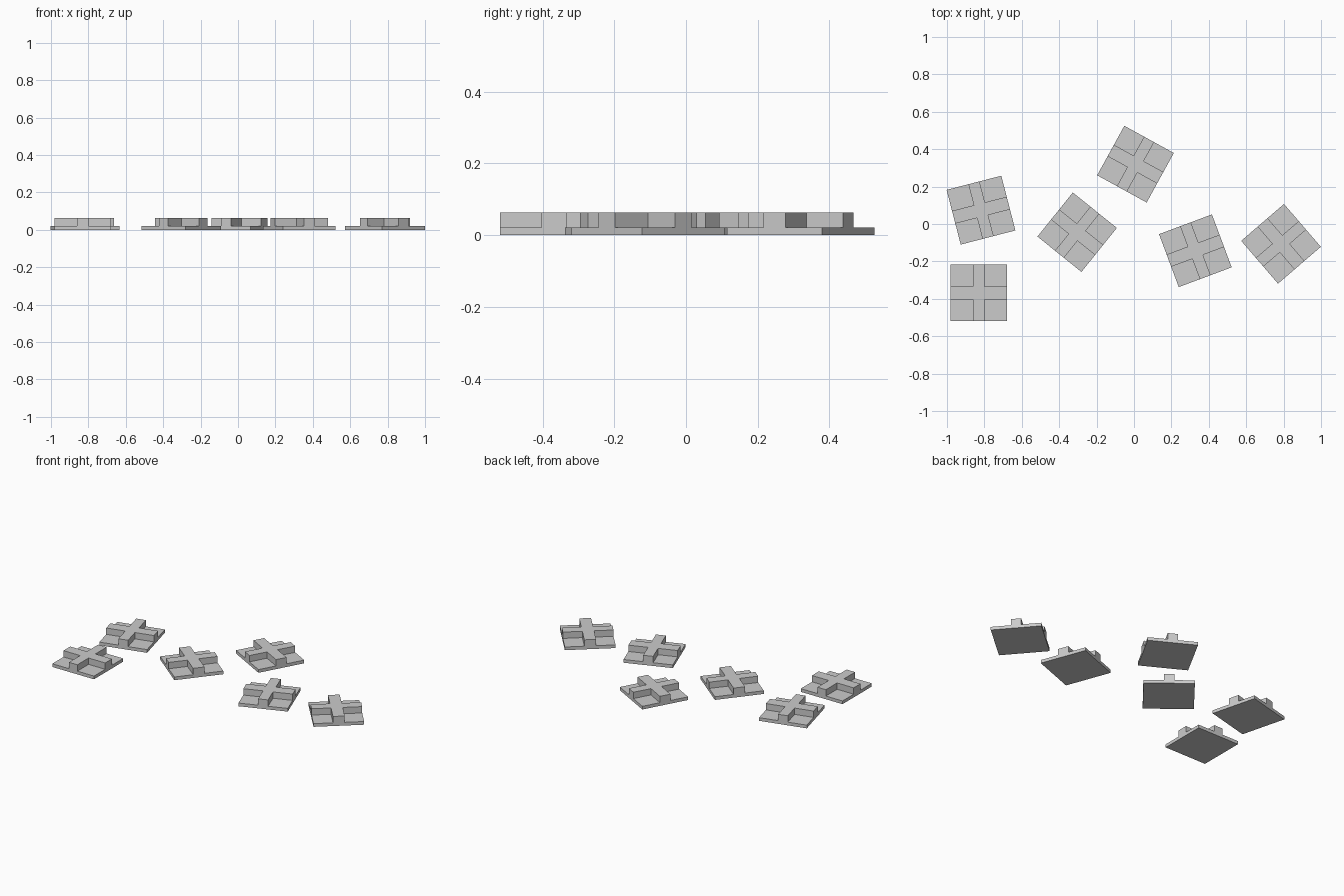
import bpy, bmesh, math

if "Cube" in bpy.data.objects:
    bpy.data.objects.remove(bpy.data.objects["Cube"])

SIZE = 0.302             # plate edge length
BASE, TOP = 0.021, 0.0625  # plate top and rib top heights
RIB_X, RIB_Y = 0.07, 0.061  # widths of the ribs running along local x and y

# centre x, centre y, rotation in degrees
TILES = [
    (-0.83, -0.368, 0),
    (-0.818, 0.074, 14.5),
    (0.008, 0.32, -28.8),
    (-0.304, -0.044, -38.8),
    (0.328, -0.143, 20.5),
    (0.786, -0.106, -49.3),
]


def prism(name, outline, z0, z1):
    """Extrude a flat outline from z0 to z1."""
    bm = bmesh.new()
    face = bm.faces.new([bm.verts.new((x, y, z0)) for x, y in outline])
    ext = bmesh.ops.extrude_face_region(bm, geom=[face], use_keep_orig=True)
    verts = [g for g in ext["geom"] if isinstance(g, bmesh.types.BMVert)]
    bmesh.ops.translate(bm, verts=verts, vec=(0, 0, z1 - z0))
    bmesh.ops.recalc_face_normals(bm, faces=bm.faces[:])
    mesh = bpy.data.meshes.new(name)
    bm.to_mesh(mesh)
    bm.free()
    return mesh


h, a, b = SIZE / 2, RIB_X / 2, RIB_Y / 2
square = [(-h, -h), (h, -h), (h, h), (-h, h)]
cross = [(-b, -h), (b, -h), (b, -a), (h, -a), (h, a), (b, a),
         (b, h), (-b, h), (-b, a), (-h, a), (-h, -a), (-b, -a)]

# Shared meshes: flat square plate and the raised cross on it
parts = {
    "tile_plate": prism("tile_plate", square, 0, BASE),
    "tile_cross": prism("tile_cross", cross, BASE, TOP),
}

# Scattered tiles
for i, (x, y, deg) in enumerate(TILES, 1):
    for name, mesh in parts.items():
        ob = bpy.data.objects.new(f"{name}_{i}", mesh)
        ob.location = (x, y, 0)
        ob.rotation_euler.z = math.radians(deg)
        bpy.context.collection.objects.link(ob)
